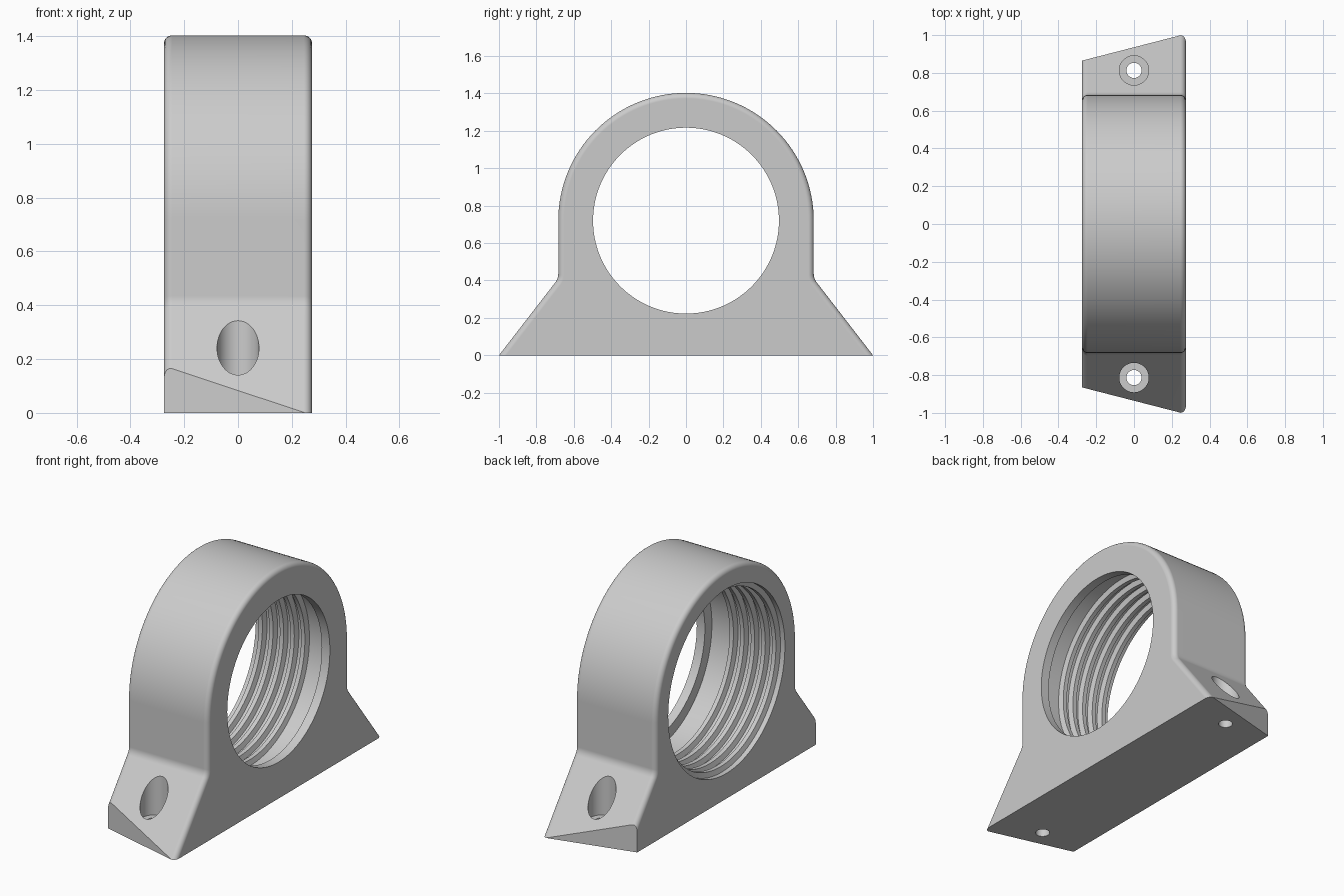
import bpy, bmesh, math
from mathutils import Vector

if "Cube" in bpy.data.objects:
    bpy.data.objects.remove(bpy.data.objects["Cube"])

HALF = 0.275          # half thickness along x
ZC, R = 0.72, 0.683   # ring centre height and outer radius
FILLET = 0.03

grey = bpy.data.materials.new("light grey")
grey.diffuse_color = (0.6, 0.6, 0.6, 1)
grey.use_nodes = True
grey.node_tree.nodes["Principled BSDF"].inputs["Base Color"].default_value = grey.diffuse_color


def make_object(name, bm):
    bmesh.ops.recalc_face_normals(bm, faces=bm.faces)
    mesh = bpy.data.meshes.new(name)
    bm.to_mesh(mesh)
    bm.free()
    mesh.materials.append(grey)
    ob = bpy.data.objects.new(name, mesh)
    bpy.context.collection.objects.link(ob)
    return ob


def loft(bm, rings):
    """Skin closed rings of points and cap both ends."""
    rows = [[bm.verts.new(p) for p in ring] for ring in rings]
    n = len(rows[0])
    for a, b in zip(rows, rows[1:]):
        for i in range(n):
            j = (i + 1) % n
            bm.faces.new((a[i], a[j], b[j], b[i]))
    bm.faces.new(rows[0])
    bm.faces.new(rows[-1][::-1])


def outline(x, d):
    """Bracket outline at x, shrunk by d on all sides but the base."""
    corner = Vector((R - d, 0.41 - 0.341 * d))
    foot = Vector((1 - d / 0.791, 0))
    up = corner + Vector((0, 0.025))
    down = corner + (foot - corner).normalized() * 0.025
    right = [foot]
    for i in range(5):      # softened inner corner above the foot
        t = i / 4
        right.append(down * (1 - t) ** 2 + corner * 2 * t * (1 - t) + up * t * t)
    arc = [Vector(((R - d) * math.cos(math.pi * i / 64),
                   ZC + (R - d) * math.sin(math.pi * i / 64))) for i in range(65)]
    left = [Vector((-p.x, p.y)) for p in reversed(right)]
    return [(x, p.x, p.y) for p in right + arc + left]


# Bracket body with rounded rims
steps = [math.pi / 2 * i / 6 for i in range(7)]
side = [(HALF - FILLET * (1 - math.cos(t)), FILLET * (1 - math.sin(t))) for t in steps]
bm = bmesh.new()
loft(bm, [outline(-x, d) for x, d in side] + [outline(x, d) for x, d in reversed(side)])

# Slanted ends of both feet
for s in (1, -1):
    slant = Vector((-0.135, s * 0.525, 0))
    cut = bmesh.ops.bisect_plane(bm, geom=bm.verts[:] + bm.edges[:] + bm.faces[:],
                                 plane_co=(0.25, s, 0), plane_no=slant,
                                 dist=1e-5, clear_outer=True)
    edges = [e for e in cut["geom_cut"]
             if isinstance(e, bmesh.types.BMEdge) and e.is_boundary]
    bmesh.ops.holes_fill(bm, edges=edges, sides=0)
bmesh.ops.remove_doubles(bm, verts=bm.verts, dist=1e-5)
body = make_object("ring_bracket", bm)


def lathe_cutter(name, profile, place, n):
    """Solid of revolution; profile holds (axial position, radius)."""
    bm = bmesh.new()
    loft(bm, [[place(a, r * math.cos(2 * math.pi * i / n), r * math.sin(2 * math.pi * i / n))
               for i in range(n)] for a, r in profile])
    ob = make_object(name, bm)
    ob.hide_render = True
    return ob


# Threaded bore with a relief groove and a narrower lip
ROOT, CREST, LIP, PITCH = 0.565, 0.535, 0.497, 0.072
bore = [(-0.32, ROOT)]
for i in range(5):
    x = -0.245 + i * PITCH
    bore += [(x, ROOT), (x + 0.01, CREST), (x + 0.036, CREST), (x + 0.046, ROOT)]
bore += [(0.22, ROOT), (0.22, LIP), (0.32, LIP)]
cutters = [lathe_cutter("bore_cutter", bore, lambda a, u, v: (a, u, ZC + v), 128)]

# Counterbored screw holes
screw = [(-0.1, 0.04), (0.1, 0.04), (0.1, 0.078), (0.6, 0.078)]
for s in (1, -1):
    cutters.append(lathe_cutter("screw_hole_cutter", screw,
                                lambda a, u, v, s=s: (u, s * 0.813 + v, a), 48))

bpy.context.view_layer.objects.active = body
body.select_set(True)
for c in cutters:
    mod = body.modifiers.new("cut", "BOOLEAN")
    mod.operation = "DIFFERENCE"
    mod.solver = "EXACT"
    mod.object = c
    bpy.ops.object.modifier_apply(modifier=mod.name)
    bpy.data.objects.remove(c)

# Smooth shading with crisp edges
bpy.ops.object.shade_smooth_by_angle(angle=math.radians(25))
weighted = body.modifiers.new("weighted_normals", "WEIGHTED_NORMAL")
weighted.keep_sharp = True
